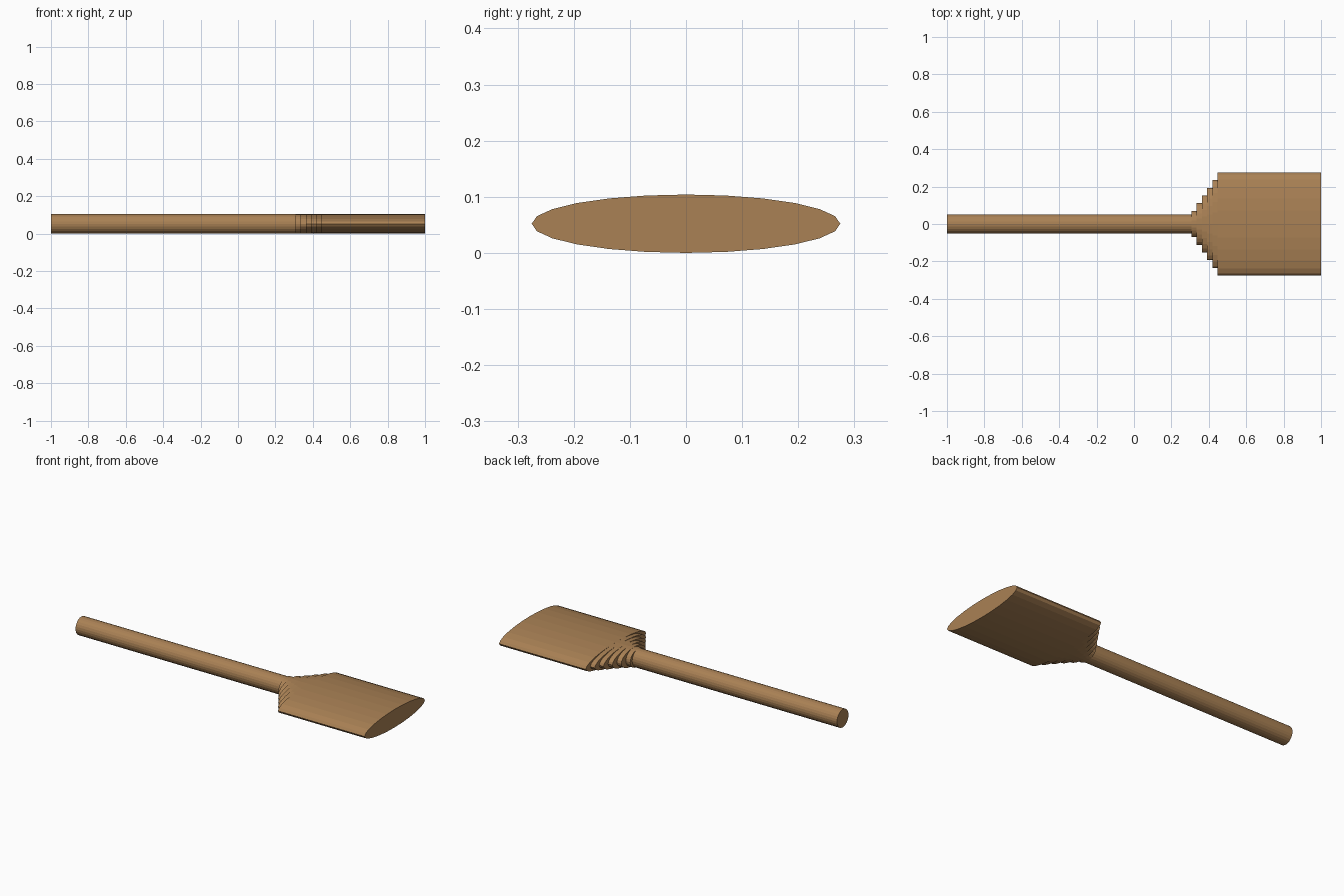
import bpy, bmesh, math

if "Cube" in bpy.data.objects:
    bpy.data.objects.remove(bpy.data.objects["Cube"])

R = 0.052      # half thickness, shared by handle and blade
SIDES = 24

wood = bpy.data.materials.new("wood")
wood.diffuse_color = (0.40, 0.22, 0.09, 1)
wood.use_nodes = True
wood.node_tree.nodes["Principled BSDF"].inputs["Base Color"].default_value = wood.diffuse_color


def loft(name, rings):
    """Closed skin through elliptical rings given as (x, half width in y)."""
    bm = bmesh.new()
    loops = []
    for x, w in rings:
        loops.append([bm.verts.new((x, w * math.cos(a), R + R * math.sin(a)))
                      for a in (2 * math.pi * i / SIDES for i in range(SIDES))])
    for a, b in zip(loops, loops[1:]):
        for i in range(SIDES):
            j = (i + 1) % SIDES
            bm.faces.new((a[i], a[j], b[j], b[i]))
    bm.faces.new(loops[0])
    bm.faces.new(loops[-1])
    bmesh.ops.remove_doubles(bm, verts=bm.verts, dist=1e-5)
    bmesh.ops.recalc_face_normals(bm, faces=bm.faces)
    mesh = bpy.data.meshes.new(name)
    bm.to_mesh(mesh)
    bm.free()
    mesh.materials.append(wood)
    obj = bpy.data.objects.new(name, mesh)
    bpy.context.collection.objects.link(obj)
    return obj


# Round handle
loft("handle", [(-1, R), (0.307, R)])

# Blade with stepped shoulders: five narrow steps, then the full width
STEPS = 5
X0, X1 = 0.307, 0.447
W0, W1 = 0.07, 0.275
rings = []
for i in range(STEPS + 1):
    w = W0 + (W1 - W0) * i / STEPS
    start = X0 + (X1 - X0) * i / STEPS
    end = 1.0 if i == STEPS else X0 + (X1 - X0) * (i + 1) / STEPS
    rings += [(start, w), (end, w)]
loft("blade", rings)
